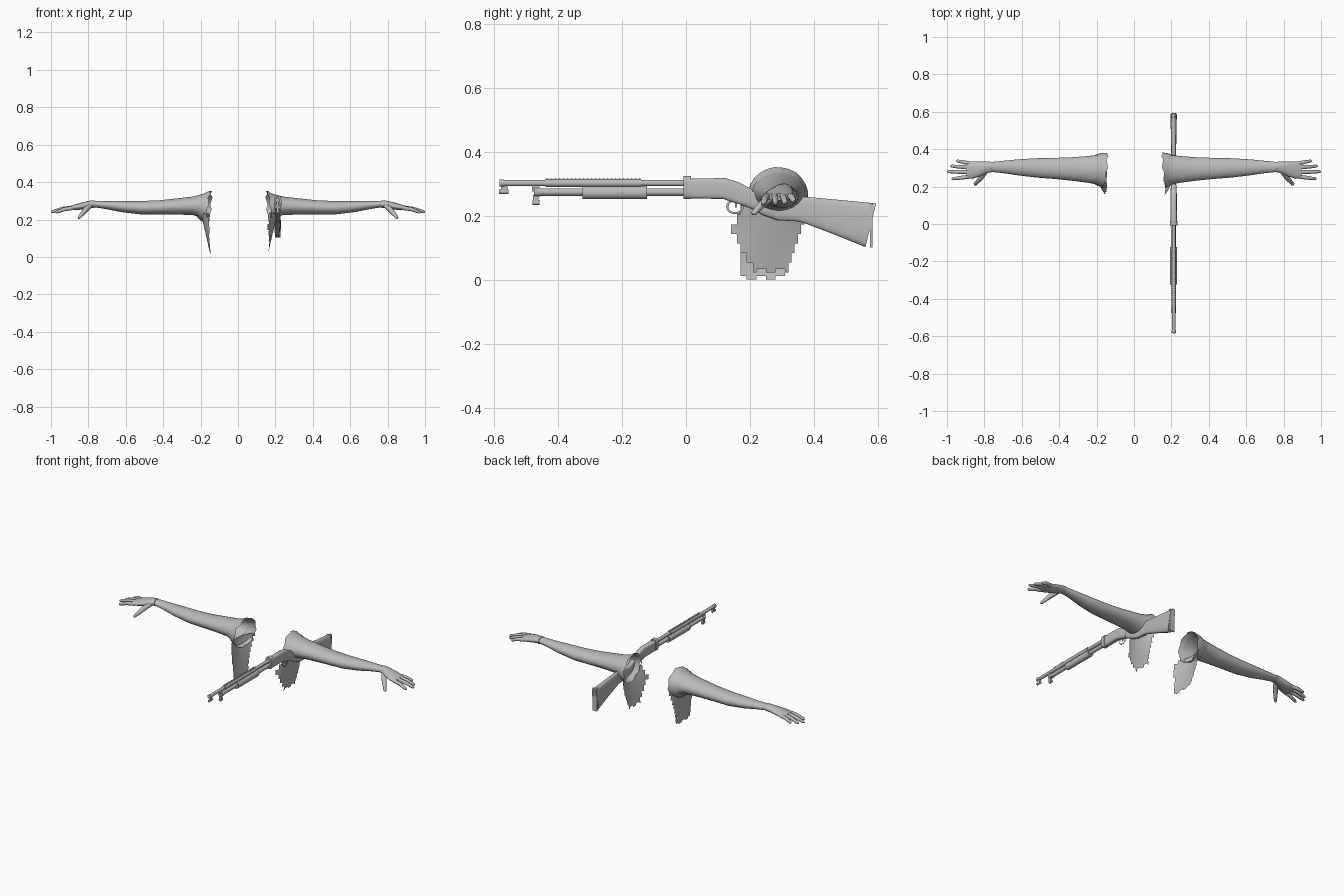
import bpy, bmesh, math
from mathutils import Vector

cube = bpy.data.objects.get("Cube")
if cube:
    bpy.data.objects.remove(cube, do_unlink=True)

grey = bpy.data.materials.new("plain grey")
grey.use_nodes = True
grey.diffuse_color = (0.5, 0.5, 0.5, 1)
grey.node_tree.nodes["Principled BSDF"].inputs["Base Color"].default_value = (0.5, 0.5, 0.5, 1)


def finish(name, bm, angle=40):
    bmesh.ops.recalc_face_normals(bm, faces=bm.faces)
    mesh = bpy.data.meshes.new(name)
    bm.to_mesh(mesh)
    bm.free()
    mesh.materials.append(grey)
    ob = bpy.data.objects.new(name, mesh)
    bpy.context.collection.objects.link(ob)
    bpy.ops.object.select_all(action='DESELECT')
    ob.select_set(True)
    bpy.context.view_layer.objects.active = ob
    bpy.ops.object.shade_smooth_by_angle(angle=math.radians(angle))
    return ob


def sweep(name, path, n=16, caps=(True, True), power=1.0, jag=0.0):
    """Skin elliptical rings (centre, side radius, up radius) along a path."""
    bm = bmesh.new()
    pts = [Vector(p[:3]) for p in path]
    rings = []
    for i, p in enumerate(path):
        t = (pts[min(i + 1, len(pts) - 1)] - pts[max(i - 1, 0)]).normalized()
        side = t.cross(Vector((0, 0, 1))).normalized()
        up = side.cross(t)
        ring = []
        for k in range(n):
            a = 2 * math.pi * (k + 0.5) / n
            c, s = math.cos(a), math.sin(a)
            c = math.copysign(abs(c) ** power, c)
            s = math.copysign(abs(s) ** power, s)
            tear = t * (jag * (k % 3) if i == 0 else 0)
            ring.append(bm.verts.new(pts[i] + side * c * p[3] + up * s * p[4] + tear))
        rings.append(ring)
    for a, b in zip(rings, rings[1:]):
        for k in range(n):
            bm.faces.new((a[k], a[(k + 1) % n], b[(k + 1) % n], b[k]))
    if caps[0]:
        bm.faces.new(rings[0])
    if caps[1]:
        bm.faces.new(rings[-1])
    return finish(name, bm)


def lerp_table(table, v):
    """Linear lookup in a short list of (key, value) pairs."""
    for (a, p), (b, q) in zip(table, table[1:]):
        if v <= b:
            return p + (q - p) * max(0, (v - a) / (b - a))
    return table[-1][1]


def torn_flap(name, sign, inner, low, front, back):
    """Bowed cloth sheet with a stepped, ragged outline."""
    bm = bmesh.new()
    cell, verts = 0.01, {}

    def vert(i, j):
        if (i, j) not in verts:
            y, z = 0.13 + i * cell, j * cell + low
            u = min(1, abs(y - 0.265) / 0.12)
            x = inner + 0.05 * min(1, z / 0.22) * (1 - u * u)
            verts[i, j] = bm.verts.new((sign * x, y, z))
        return verts[i, j]

    for i in range(26):
        for j in range(24):
            y, z = 0.135 + i * cell, (j + 0.5) * cell + low
            step = math.floor(z / 0.03) * 0.03
            hem = low + 0.012 * ((i // 3) % 2)
            if lerp_table(front, step) < y < lerp_table(back, step) and z > hem and z < 0.235:
                bm.faces.new((vert(i, j), vert(i + 1, j), vert(i + 1, j + 1), vert(i, j + 1)))
    finish(name, bm, 60)


arm_rings = [(0.185, .29, .27, .084, .072), (0.2, .29, .273, .079, .062), (0.24, .292, .273, .073, .050),
             (0.32, .294, .27, .064, .044), (0.42, .297, .265, .057, .038), (0.52, .300, .263, .052, .036),
             (0.62, .303, .269, .043, .030), (0.70, .305, .277, .033, .022), (0.77, .305, .283, .026, .017)]
palm_rings = [(0.765, .305, .283, .029, .020), (0.79, .303, .281, .031, .020), (0.83, .295, .273, .041, .019),
              (0.87, .288, .265, .047, .016), (0.895, .287, .261, .044, .011)]
# base and tip of each finger
fingers = {"little": ((.87, .323, .264), (.95, .338, .247)), "ring": ((.88, .302, .264), (.983, .310, .241)),
           "middle": ((.88, .277, .264), (1.0, .280, .240)), "index": ((.88, .253, .262), (.975, .241, .238))}

for side, s in (("left", 1), ("right", -1)):
    def flip(rings):
        return [(s * r[0],) + tuple(r[1:]) for r in rings]

    sweep(side + "_arm", flip(arm_rings), 24, (False, False))
    sweep(side + "_sleeve_band", flip([(0.158, .288, .266, .094, .088), (0.18, .29, .268, .09, .08),
                                       (0.203, .29, .273, .082, .065)]), 24, (False, False), jag=s * 0.005)
    sweep(side + "_palm", flip(palm_rings), 20)
    for name, (a, b) in fingers.items():
        mid = [(p + q) / 2 for p, q in zip(a, b)]
        mid[2] += 0.005
        end = [p + (q - p) * 0.93 for p, q in zip(a, b)]
        sweep(side + "_" + name + "_finger",
              flip([(*a, .011, .011), (*mid, .0105, .0105), (*end, .008, .008), (*b, .003, .003)]), 10)
    sweep(side + "_thumb", flip([(.79, .285, .275, .014, .014), (.815, .253, .252, .015, .014),
                                 (.835, .228, .228, .011, .011), (.85, .212, .21, .009, .008),
                                 (.853, .208, .206, .003, .003)]), 10)

# torn cloth under each shoulder
torn_flap("left_torn_flap", 1, .157, .025, [(0, .235), (.06, .185), (.15, .145), (.24, .185)],
          [(0, .30), (.06, .335), (.14, .355), (.24, .385)])
torn_flap("right_torn_flap", -1, .145, .003, [(0, .165), (.1, .165), (.17, .16), (.24, .19)],
          [(0, .31), (.06, .33), (.14, .355), (.24, .385)])

GX = 0.212  # gun centre line


def gun_tube(name, y0, y1, z, r, n=16, rz=None, power=1.0):
    return sweep(name, [(GX, y0, z, r, rz or r), (GX, y1, z, r, rz or r)], n, power=power)


def block(name, x, y, z, sx, sy, sz):
    bm = bmesh.new()
    bmesh.ops.create_cube(bm, size=1)
    for v in bm.verts:
        v.co = (x + v.co.x * sx, y + v.co.y * sy, z + v.co.z * sz)
    return finish(name, bm)


def ring(name, y, z, ry, rz, r):
    """Thin closed loop in the gun's side plane."""
    bpy.ops.mesh.primitive_torus_add(major_segments=20, minor_segments=6, major_radius=1,
                                     minor_radius=r / rz, location=(GX, y, z), rotation=(0, math.pi / 2, 0))
    ob = bpy.context.object
    ob.name = name
    ob.scale = (rz, ry, r * 2)
    ob.data.materials.append(grey)
    bpy.ops.object.shade_smooth_by_angle()


# barrel group
gun_tube("barrel", -.583, 0, .304, .010)
gun_tube("muzzle_band", -.583, -.57, .304, .0115)
gun_tube("magazine_tube", -.46, 0, .276, .012)
gun_tube("magazine_cap", -.475, -.455, .276, .014)
gun_tube("pump_grip", -.323, -.122, .274, .019, 16, .0205)
gun_tube("heat_shield", -.44, -.14, .304, .0125)
for i in range(24):
    block("shield_vent", GX, -.433 + i * .0125, .315, .012, .006, .006)
block("front_lug", GX, -.472, .288, .012, .02, .02)
block("sling_mount", GX, -.47, .252, .012, .016, .03)
block("muzzle_lug", GX, -.568, .288, .01, .02, .02)
gun_tube("muzzle_swivel", -.585, -.555, .277, .007, 10)
gun_tube("sling_swivel", -.48, -.458, .243, .008, 10)

# receiver and stock
gun_tube("receiver_collar", -.008, .016, .290, .020, 16, .036, .6)
sweep("receiver", [(GX, .01, .287, .017, .031), (GX, .12, .287, .017, .033), (GX, .15, .277, .017, .033),
                   (GX, .20, .257, .015, .028)], 20, power=.5)
sweep("stock", [(GX, .18, .262, .014, .028), (GX, .22, .245, .014, .026), (GX, .25, .230, .014, .028),
                (GX, .29, .223, .013, .036), (GX, .35, .223, .012, .039), (GX, .38, .219, .013, .042),
                (GX, .48, .196, .015, .056), (GX, .578, .172, .017, .071)], 20, power=.65)
block("butt_plate", GX, .579, .172, .03, .008, .138)
ring("trigger_guard", .153, .230, .024, .020, .003)
block("trigger", GX, .156, .238, .006, .006, .022)
